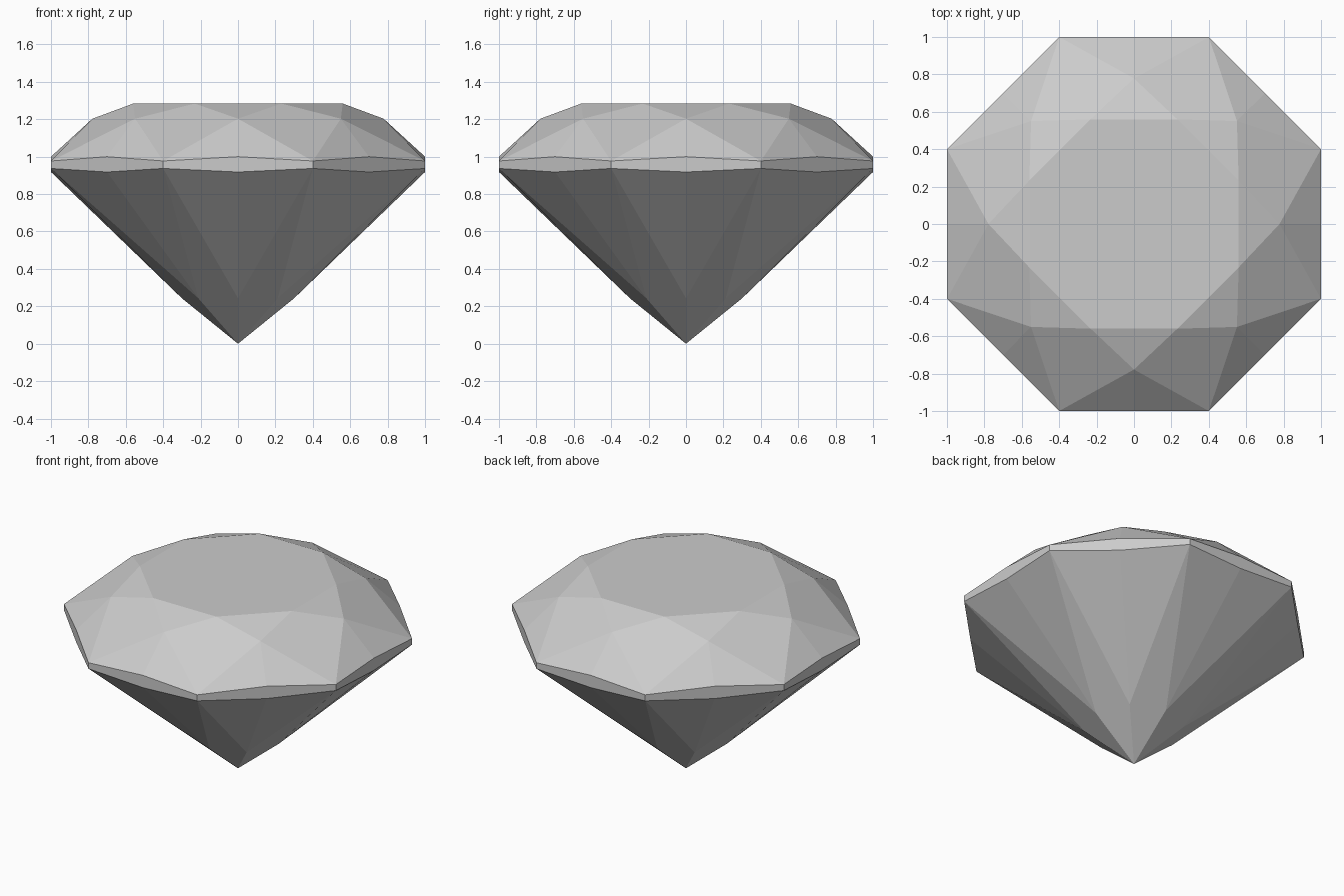
import bpy, bmesh, math

if "Cube" in bpy.data.objects:
    bpy.data.objects.remove(bpy.data.objects["Cube"])

# one flat stone colour
mat = bpy.data.materials.new("grey stone")
mat.diffuse_color = (0.6, 0.6, 0.6, 1)
mat.use_nodes = True
mat.node_tree.nodes["Principled BSDF"].inputs["Base Color"].default_value = mat.diffuse_color

bm = bmesh.new()


def ring(r, z, half):
    """Eight points; half=True puts them between the compass directions."""
    off = math.pi / 8 if half else 0
    return [bm.verts.new((r * math.cos(off + i * math.pi / 4),
                          r * math.sin(off + i * math.pi / 4), z)) for i in range(8)]


def corner_ring(z):
    """Girdle corners: octagon with slightly short straight sides."""
    pts = [(1, .4), (.4, 1), (-.4, 1), (-1, .4), (-1, -.4), (-.4, -1), (.4, -1), (1, -.4)]
    return [bm.verts.new((x, y, z)) for x, y in pts]


def mid_ring(z):
    """Middle of each girdle side."""
    pts = [(1, 0), (.7, .7), (0, 1), (-.7, .7), (-1, 0), (-.7, -.7), (0, -1), (.7, -.7)]
    return [bm.verts.new((x, y, z)) for x, y in pts]


table = ring(0.606, 1.284, True)
crown = ring(0.778, 1.203, False)
top_corner, top_mid = corner_ring(0.977), mid_ring(1.0)
low_corner, low_mid = corner_ring(0.937), mid_ring(0.918)
pavilion = ring(0.30, 0.243, False)
culet = bm.verts.new((0, 0, 0))

bm.faces.new(table)
for i in range(8):
    j, h = (i + 1) % 8, i - 1
    facets = [
        (table[h], crown[i], table[i]),                        # star
        (table[i], crown[i], top_corner[i], crown[j]),         # crown kite
        (crown[i], top_corner[h], top_mid[i]),                 # upper girdle
        (crown[i], top_mid[i], top_corner[i]),
        (top_corner[h], low_corner[h], low_mid[i], top_mid[i]),  # girdle band
        (top_mid[i], low_mid[i], low_corner[i], top_corner[i]),
        (pavilion[i], low_mid[i], low_corner[h]),              # lower girdle
        (pavilion[i], low_corner[i], low_mid[i]),
        (culet, pavilion[j], low_corner[i], pavilion[i]),      # pavilion kite
    ]
    for f in facets:
        bm.faces.new(f)

bmesh.ops.recalc_face_normals(bm, faces=bm.faces)
mesh = bpy.data.meshes.new("cut_gem")
bm.to_mesh(mesh)
bm.free()
mesh.materials.append(mat)
bpy.context.collection.objects.link(bpy.data.objects.new("cut_gem", mesh))
